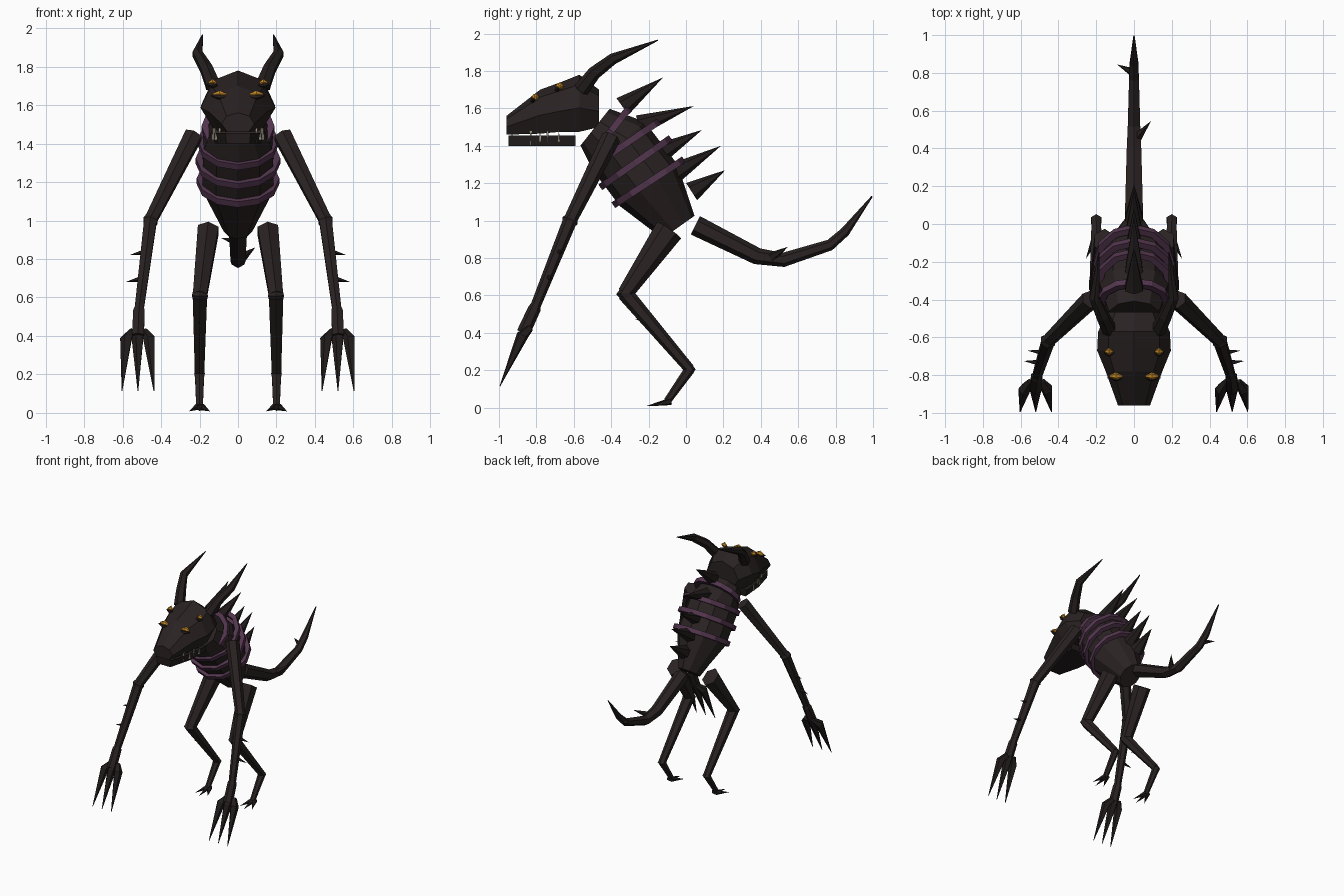
import bpy, bmesh, math
from mathutils import Vector as V

if "Cube" in bpy.data.objects:
    bpy.data.objects.remove(bpy.data.objects["Cube"])


def material(name, rgb):
    m = bpy.data.materials.new(name)
    m.diffuse_color = (*rgb, 1)
    m.use_nodes = True
    m.node_tree.nodes["Principled BSDF"].inputs["Base Color"].default_value = m.diffuse_color
    return m


HIDE = material("dark brown hide", (0.023, 0.016, 0.016))
DARK = material("dark horn", (0.017, 0.012, 0.012))
RIB = material("purple rib", (0.085, 0.036, 0.075))
GOLD = material("gold eye", (0.55, 0.25, 0.02))
BONE = material("pale tooth", (0.38, 0.35, 0.27))


def loft(name, rings, mat, closed=False):
    """Skin a list of equal-length point rings; cap the ends unless closed."""
    bm = bmesh.new()
    vs = [[bm.verts.new(p) for p in r] for r in rings]
    n = len(vs[0])
    pairs = list(zip(vs, vs[1:])) + ([(vs[-1], vs[0])] if closed else [])
    for a, b in pairs:
        for i in range(n):
            j = (i + 1) % n
            bm.faces.new((a[i], a[j], b[j], b[i]))
    if not closed:
        bm.faces.new(vs[0])
        bm.faces.new(vs[-1])
    bmesh.ops.remove_doubles(bm, verts=bm.verts, dist=0.0004)
    bmesh.ops.recalc_face_normals(bm, faces=bm.faces)
    me = bpy.data.meshes.new(name)
    bm.to_mesh(me)
    bm.free()
    me.materials.append(mat)
    ob = bpy.data.objects.new(name, me)
    bpy.context.collection.objects.link(ob)
    return ob


def tube(name, pts, radii, mat=HIDE, sides=6):
    """Tapered tube; a radius may be (half width, half depth)."""
    pts = [V(p) for p in pts]
    rings = []
    for k, (p, r) in enumerate(zip(pts, radii)):
        d = (pts[min(k + 1, len(pts) - 1)] - pts[max(k - 1, 0)]).normalized()
        ref = V((1, 0, 0)) if abs(d.x) < 0.8 else V((0, 0, 1))
        u = (ref - d * ref.dot(d)).normalized()
        v = d.cross(u)
        a, b = r if isinstance(r, tuple) else (r, r)
        ang = [2 * math.pi * (i + 0.5) / sides for i in range(sides)]
        rings.append([p + u * a * math.cos(t) + v * b * math.sin(t) for t in ang])
    return loft(name, rings, mat)


def spike(name, base, tip, r, mat=DARK, sides=5):
    return tube(name, [base, tip], [r, 0.0001], mat, sides)


# torso: slanted barrel from neck down to pelvis
tube("torso", [(0, -0.486, 1.50), (0, -0.36, 1.40), (0, -0.2, 1.19), (0, -0.04, 0.965)],
     [(0.14, 0.125), (0.19, 0.19), (0.195, 0.19), (0.08, 0.105)], HIDE, 10)

# ribs: flat bands wrapped around the torso (centre, tilt, half width, half depth)
for k, (y, z, tilt, w, d) in enumerate([(-0.40, 1.48, 52, 0.19, 0.16), (-0.33, 1.405, 34, 0.21, 0.23),
                                        (-0.27, 1.31, 35, 0.22, 0.23), (-0.20, 1.205, 33, 0.215, 0.225)]):
    c, s = math.cos(math.radians(tilt)), math.sin(math.radians(tilt))
    rings = []
    for i in range(12):
        t = 2 * math.pi * i / 12
        ring = []
        for dr, h in ((0, -0.018), (0, 0.018), (-0.035, 0.018), (-0.035, -0.018)):
            x, q = (w + dr) * math.cos(t), (d + dr) * math.sin(t)
            ring.append((x, y + q * c - h * s, z + q * s + h * c))
        rings.append(ring)
    loft(f"rib_{k + 1}", rings, RIB, closed=True)

# back spikes
for k, (by, bz, ty, tz) in enumerate([(-0.34, 1.61, -0.123, 1.765), (-0.25, 1.51, 0.043, 1.613),
                                      (-0.14, 1.36, 0.086, 1.485), (-0.06, 1.255, 0.187, 1.40),
                                      (0.03, 1.155, 0.21, 1.27)]):
    spike(f"back_spike_{k + 1}", (0, by, bz), (0, ty, tz), 0.055, DARK, 6)

# head: wedge skull tapering to the snout (y, half width, bottom, top)
head = []
for y, w, lo, hi in [(-0.96, 0.085, 1.46, 1.56), (-0.78, 0.15, 1.465, 1.70), (-0.67, 0.195, 1.475, 1.74),
                     (-0.57, 0.19, 1.475, 1.78), (-0.465, 0.14, 1.50, 1.70)]:
    h = hi - lo
    half = [(0.7 * w, hi - 0.17 * h), (w, lo + 0.42 * h), (0.65 * w, lo)]
    sec = [(0, hi)] + half + [(-x, z) for x, z in reversed(half)]
    head.append([(x, y, z) for x, z in sec])
loft("head", head, HIDE)

# lower jaw
loft("lower_jaw", [[(-w, y, 1.40), (w, y, 1.40), (w * 1.1, y, 1.455), (-w * 1.1, y, 1.455)]
                   for y, w in ((-0.95, 0.06), (-0.78, 0.105), (-0.59, 0.12))], DARK)

# tail and its thorns
tube("tail", [(0, 0.05, 0.975), (0, 0.38, 0.81), (0, 0.52, 0.79), (0, 0.77, 0.87), (0, 0.85, 0.94), (0, 0.995, 1.13)],
     [0.055, 0.045, 0.038, 0.03, 0.026, 0.004], HIDE, 6)
spike("tail_thorn_low", (0.01, 0.45, 0.80), (0.09, 0.545, 0.86), 0.03)
spike("tail_thorn_high", (0, 0.80, 0.89), (-0.09, 0.845, 0.91), 0.025)

for s, side in ((1, "left"), (-1, "right")):
    # horns
    tube(f"horn_{side}", [(s * 0.13, -0.56, 1.70), (s * 0.165, -0.49, 1.79), (s * 0.21, -0.39, 1.865),
                          (s * 0.185, -0.15, 1.965)], [0.042, 0.036, 0.03, 0.003], DARK, 6)

    # eyes with heavy lids
    for n, x, y, z, r in (("front", 0.095, -0.805, 1.655, 0.034), ("rear", 0.132, -0.675, 1.715, 0.02)):
        tube(f"{n}_eye_{side}", [(s * (x - r), y, z), (s * x, y, z + 0.004), (s * (x + r), y, z)],
             [0.006, 0.021, 0.006], GOLD, 6)
        tube(f"{n}_eyelid_{side}", [(s * (x - 1.3 * r), y - 0.008, z - 0.012), (s * x, y - 0.014, z - 0.014),
                                    (s * (x + 1.3 * r), y - 0.008, z - 0.006)], [0.004, 0.014, 0.004], DARK, 5)

    # teeth, alternating up and down
    for k, (x, y) in enumerate([(0.06, -0.93), (0.095, -0.83), (0.115, -0.78), (0.125, -0.74), (0.13, -0.68)]):
        z0, z1 = (1.48, 1.405) if k % 2 else (1.42, 1.49)
        spike(f"tooth_{k + 1}_{side}", (s * x, y, z0), (s * x, y, z1), 0.009, BONE, 4)

    # arms
    sh, el, wr = (s * 0.23, -0.40, 1.445), (s * 0.455, -0.62, 1.00), (s * 0.515, -0.81, 0.53)
    palm = (s * 0.52, -0.87, 0.40)
    tube(f"upper_arm_{side}", [sh, el], [0.052, 0.036])
    tube(f"elbow_{side}", [(s * 0.445, -0.605, 1.03), el, (s * 0.46, -0.635, 0.965)], [0.028, 0.044, 0.028])
    tube(f"forearm_{side}", [el, wr], [0.038, 0.027])
    tube(f"wrist_{side}", [(s * 0.513, -0.80, 0.56), wr, palm], [0.022, 0.034, 0.036])
    for k, (x, y, z) in enumerate([(0.475, -0.68, 0.84), (0.495, -0.735, 0.70)]):
        spike(f"forearm_thorn_{k + 1}_{side}", (s * x, y, z), (s * (x + 0.09), y + 0.01, z - 0.02), 0.018)

    # clawed fingers
    for k, o in enumerate((-1, 0, 1)):
        tube(f"finger_{k + 1}_{side}", [(s * (0.52 + 0.03 * o), -0.835, 0.425), (s * (0.52 + 0.06 * o), -0.875, 0.385),
                                        (s * (0.52 + 0.083 * o), -0.995, 0.115)], [0.02, 0.033, 0.002], DARK, 5)

    # legs
    hip, knee, ankle = (s * 0.155, -0.09, 0.95), (s * 0.198, -0.325, 0.61), (s * 0.2, 0.02, 0.205)
    tube(f"thigh_{side}", [hip, knee], [(0.062, 0.078), 0.042])
    tube(f"knee_{side}", [(s * 0.195, -0.30, 0.645), (s * 0.198, -0.325, 0.61), (s * 0.198, -0.295, 0.57)],
         [0.036, 0.048, 0.036])
    tube(f"shin_{side}", [knee, ankle], [0.043, 0.028])
    tube(f"ankle_{side}", [(s * 0.2, 0.0, 0.23), ankle, (s * 0.2, 0.0, 0.175)], [0.024, 0.032, 0.024])
    tube(f"foot_{side}", [ankle, (s * 0.2, -0.10, 0.035)], [0.028, 0.02])
    spike(f"shin_thorn_{side}", (s * 0.2, -0.20, 0.46), (s * 0.2, -0.275, 0.475), 0.015)
    for k, o in enumerate((-1, 0, 1)):
        spike(f"toe_{k + 1}_{side}", (s * (0.2 + 0.008 * o), -0.085, 0.033),
              (s * (0.2 + 0.055 * o), -0.215 + 0.03 * abs(o), 0.008), 0.02)
